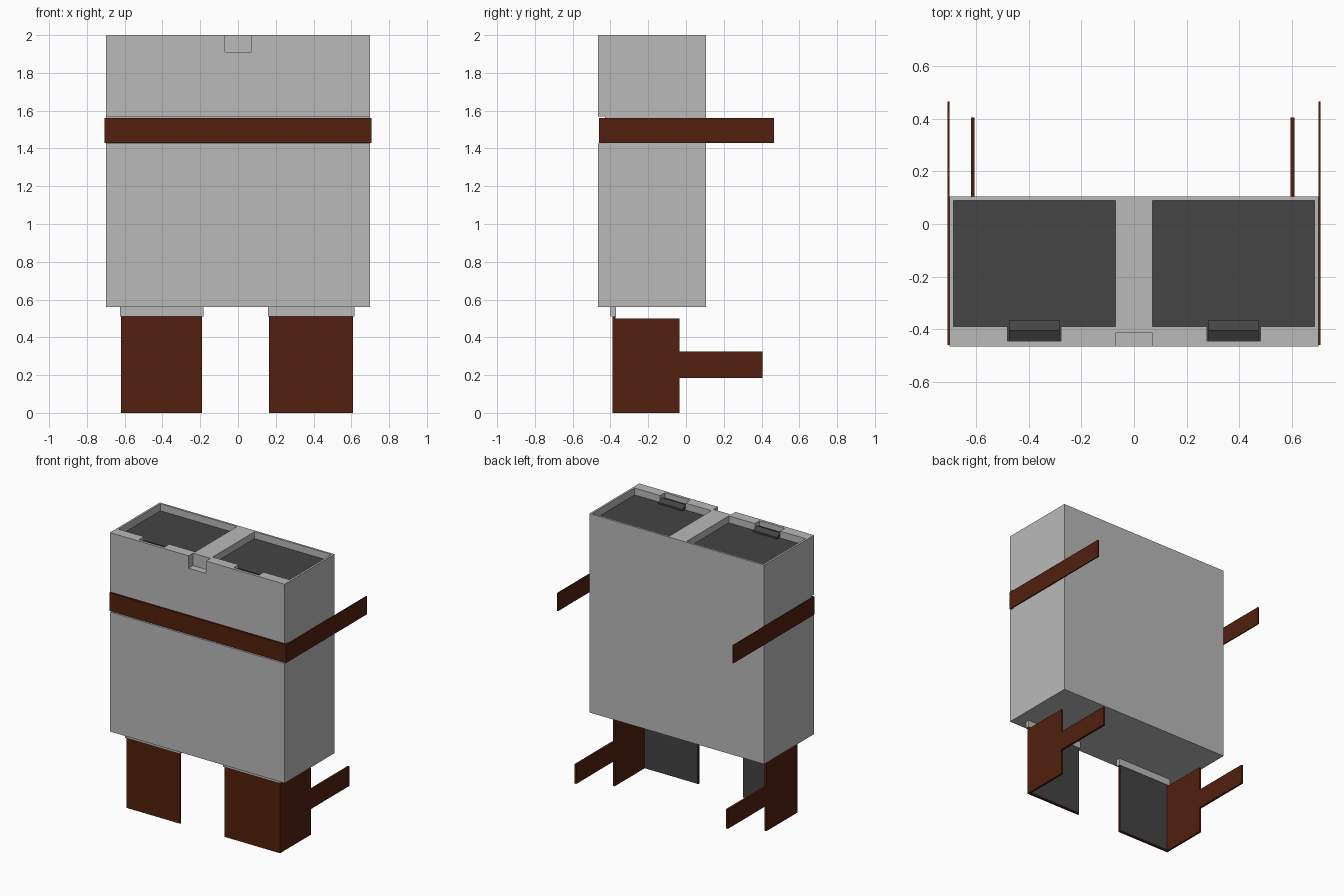
import bpy, bmesh
from mathutils import Vector

cube = bpy.data.objects.get("Cube")
if cube:
    bpy.data.objects.remove(cube, do_unlink=True)


def material(name, rgb):
    m = bpy.data.materials.new(name)
    m.use_nodes = True
    m.diffuse_color = (*rgb, 1)
    bsdf = next(n for n in m.node_tree.nodes if n.type == 'BSDF_PRINCIPLED')
    bsdf.inputs["Base Color"].default_value = (*rgb, 1)
    bsdf.inputs["Roughness"].default_value = 0.8
    return m


GREY = material("light grey", (0.49, 0.49, 0.49))
DARK = material("dark grey", (0.058, 0.058, 0.058))
BROWN = material("brown leather", (0.084, 0.0145, 0.004))


def box(name, x, y, z, *mats):
    """Box from (min, max) spans on each axis."""
    bm = bmesh.new()
    bmesh.ops.create_cube(bm, size=1)
    for v in bm.verts:
        v.co = Vector([s[0] if c < 0 else s[1] for c, s in zip(v.co, (x, y, z))])
    me = bpy.data.meshes.new(name)
    bm.to_mesh(me)
    bm.free()
    for m in mats:
        me.materials.append(m)
    ob = bpy.data.objects.new(name, me)
    bpy.context.collection.objects.link(ob)
    return ob


def span(a, b, side):
    return tuple(sorted((a * side, b * side)))


# Main housing with trays, hatch notch and belt groove cut out
body = box("housing", (-0.70, 0.70), (-0.465, 0.105), (0.56, 2.0), GREY, DARK)
cutters = [
    box("notch_cutter", (-0.07, 0.07), (-0.6, -0.415), (1.91, 2.2), GREY),
    box("groove_cutter", (-0.8, 0.8), (-0.6, -0.43), (1.425, 1.57), GREY),
]
for s in (-1, 1):
    cutters.append(box("tray_cutter", span(0.07, 0.685, s), (-0.39, 0.09), (1.95, 2.2), GREY))
    cutters.append(box("slot_cutter", span(0.278, 0.48, s), (-0.445, -0.37), (1.955, 2.2), GREY))
for c in cutters:
    c.hide_render = True
    mod = body.modifiers.new("cut", 'BOOLEAN')
    mod.operation = 'DIFFERENCE'
    mod.solver = 'EXACT'
    mod.object = c
bpy.context.view_layer.update()
cut = bpy.data.meshes.new_from_object(
    body.evaluated_get(bpy.context.evaluated_depsgraph_get()))
body.modifiers.clear()
body.data = cut
for c in cutters:
    bpy.data.objects.remove(c, do_unlink=True)
# Tray floors are dark
cut.materials.clear()
cut.materials.append(GREY)
cut.materials.append(DARK)
for p in cut.polygons:
    floor = p.normal.z > 0.9 and 1.94 < p.center.z < 1.97
    p.material_index = 1 if floor else 0

# Chest belt: front band and two trailing straps
box("belt_front", (-0.70, 0.70), (-0.46, -0.43), (1.43, 1.56), BROWN)

for s, side, inner, outer in ((1, "left", 0.165, 0.61), (-1, "right", 0.19, 0.62)):
    box(side + "_belt_strap", span(0.70, 0.708, s), (-0.46, 0.465), (1.43, 1.56), BROWN)

    # Tented latch in the rim slot
    latch = box(side + "_latch", span(0.283, 0.475, s), (-0.445, -0.365), (1.95, 1.962), DARK)
    bm = bmesh.new()
    bm.from_mesh(latch.data)
    edges = [e for e in bm.edges if abs(e.verts[0].co.y - e.verts[1].co.y) > 0.01]
    bmesh.ops.subdivide_edges(bm, edges=edges, cuts=1)
    for v in bm.verts:
        if -0.43 < v.co.y < -0.38 and v.co.z > 1.955:
            v.co.z = 1.98
    bm.to_mesh(latch.data)
    bm.free()

    # Lower flap: hinge, front panel, dark lining, side panel and strap
    box(side + "_hinge", span(inner - 0.007, outer + 0.006, s), (-0.40, -0.37), (0.51, 0.56), GREY)
    box(side + "_front_panel", span(inner, outer, s), (-0.39, -0.378), (0, 0.512), BROWN)
    box(side + "_panel_lining", span(inner + 0.004, outer - 0.014, s),
        (-0.378, -0.373), (0.006, 0.51), DARK)
    box(side + "_side_panel", span(outer - 0.015, outer, s), (-0.378, -0.035), (0, 0.50), BROWN)
    box(side + "_leg_strap", span(outer - 0.015, outer, s), (-0.035, 0.405), (0.185, 0.325), BROWN)
